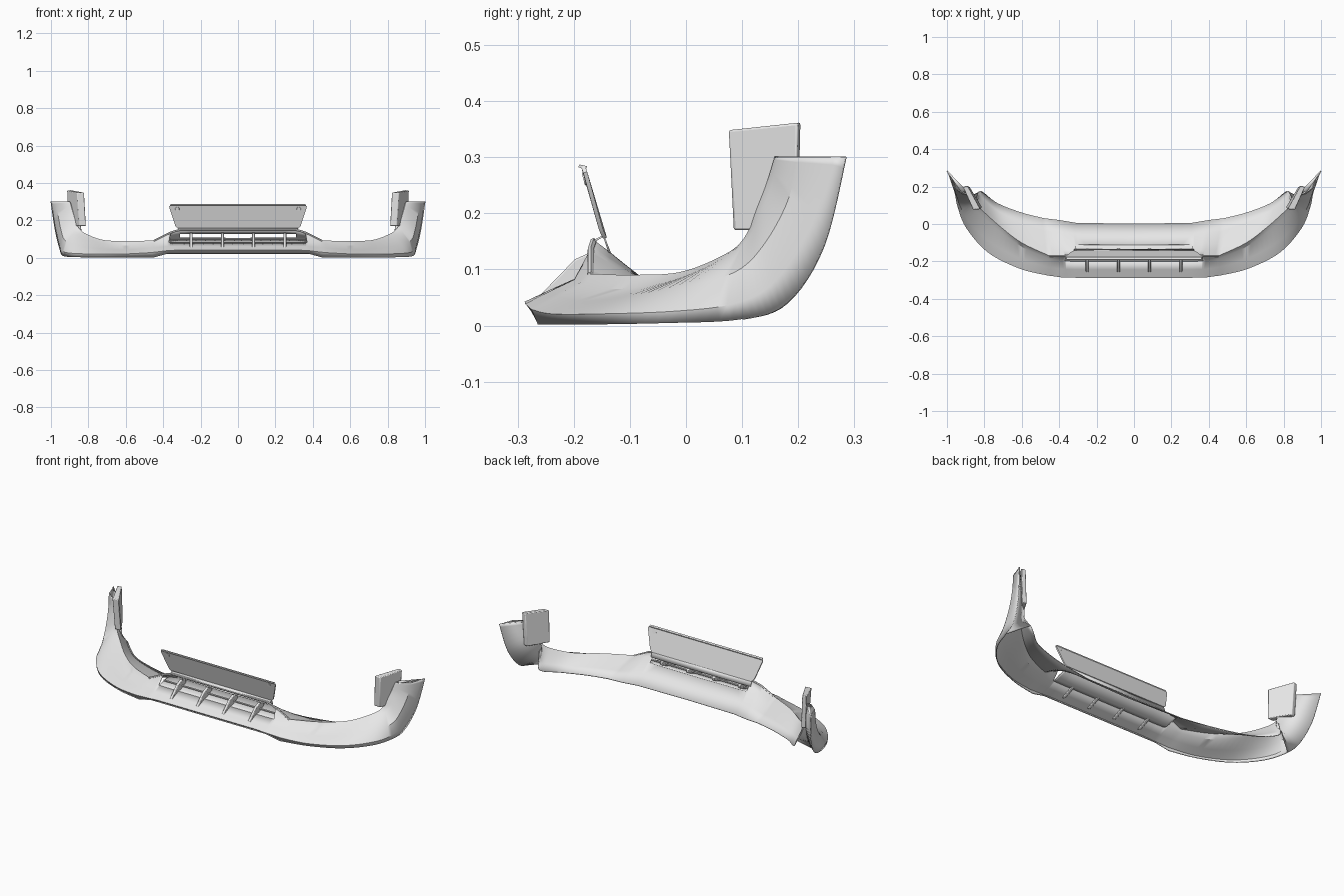
import bpy, bmesh, math
from mathutils import Vector

cube = bpy.data.objects.get("Cube")
if cube:
    bpy.data.objects.remove(cube, do_unlink=True)

GREY = (0.8, 0.8, 0.8, 1)
paint = bpy.data.materials.new("light_grey")
paint.use_nodes = True
paint.diffuse_color = GREY
paint.node_tree.nodes["Principled BSDF"].inputs["Base Color"].default_value = GREY

STEPS = 6      # subdivisions between two stations
STRAIGHT = 3   # stations joined by straight segments in the middle


def finish(name, bm, mirror=False, thickness=0, bevel=0):
    """Turn a bmesh into a named, painted, softly shaded object."""
    bmesh.ops.recalc_face_normals(bm, faces=bm.faces)
    mesh = bpy.data.meshes.new(name)
    bm.to_mesh(mesh)
    bm.free()
    mesh.materials.append(paint)
    obj = bpy.data.objects.new(name, mesh)
    bpy.context.collection.objects.link(obj)
    bpy.ops.object.select_all(action='DESELECT')
    obj.select_set(True)
    bpy.context.view_layer.objects.active = obj
    bpy.ops.object.shade_smooth_by_angle(angle=math.radians(35))
    if mirror:
        obj.modifiers.new("Mirror", 'MIRROR')
    if thickness:
        solid = obj.modifiers.new("Solidify", 'SOLIDIFY')
        solid.thickness, solid.offset = thickness, 0
    if bevel:
        soft = obj.modifiers.new("Bevel", 'BEVEL')
        soft.width, soft.segments = bevel, 2
    return obj


def refine(stations):
    """Straight in the middle, smoothly curved towards the end."""
    pts = [Vector(p) for p in stations]
    out = []
    for i in range(len(pts) - 1):
        a, b = pts[i], pts[i + 1]
        before = pts[i - 1] if i > STRAIGHT else a
        after = pts[min(i + 2, len(pts) - 1)]
        for k in range(STEPS):
            t = k / STEPS
            if i < STRAIGHT:
                out.append(a.lerp(b, t))
            else:
                m0, m1 = (b - before) / 2, (after - a) / 2
                out.append(a * (2*t**3 - 3*t**2 + 1) + m0 * (t**3 - 2*t**2 + t)
                           + b * (3*t**2 - 2*t**3) + m1 * (t**3 - t**2))
    return out + [pts[-1]]


def loft(rows, skip=lambda r, c: False):
    bm = bmesh.new()
    grid = [[bm.verts.new(p) for p in row] for row in rows]
    for r in range(len(rows) - 1):
        for c in range(len(rows[0]) - 1):
            if not skip(r, c):
                bm.faces.new((grid[r][c], grid[r][c + 1], grid[r + 1][c + 1], grid[r + 1][c]))
    return bm


def prism(points, offset):
    """Extrude a flat outline along an offset vector."""
    bm = bmesh.new()
    face = bm.faces.new([bm.verts.new(p) for p in points])
    ext = bmesh.ops.extrude_face_region(bm, geom=[face])
    moved = [v for v in ext["geom"] if isinstance(v, bmesh.types.BMVert)]
    bmesh.ops.translate(bm, verts=moved, vec=offset)
    return bm


def tube(name, path, radius):
    """Six-sided rod along a path, mirrored across the middle."""
    rings = []
    for i, p in enumerate(path):
        d = (path[min(i + 1, len(path) - 1)] - path[max(i - 1, 0)]).normalized()
        side = d.cross(Vector((0, 0.6, 0.8))).normalized()
        up = side.cross(d)
        rings.append([p + radius * (side * math.cos(k * math.pi / 3) + up * math.sin(k * math.pi / 3))
                      for k in range(7)])
    bm = loft(rings)
    bmesh.ops.remove_doubles(bm, verts=bm.verts, dist=0.0001)
    return finish(name, bm, mirror=True)


# Long edges of the lip, from the middle to the left end
bottom = refine([(0, -.272, .026), (.31, -.272, .026), (.37, -.272, .026), (.45, -.262, .003),
                 (.605, -.228, .003), (.77, -.15, .003), (.885, -.03, .005), (.935, .1, .012),
                 (.95, .18, .04), (.975, .245, .14), (1, .285, .3)])
nose = refine([(0, -.285, .042), (.31, -.285, .042), (.38, -.284, .038), (.46, -.273, .028),
               (.612, -.236, .02), (.78, -.15, .02), (.895, -.02, .025), (.94, .09, .04),
               (.955, .16, .08), (.975, .225, .18), (.99, .265, .3)])
top = refine([(0, -.2, .08), (.31, -.2, .08), (.37, -.198, .08), (.45, -.185, .075),
              (.6, -.12, .063), (.74, -.02, .08), (.83, .06, .115), (.88, .11, .15),
              (.9, .135, .2), (.91, .155, .25), (.92, .165, .3)])
crest = refine([(0, -.165, .15), (.31, -.165, .15), (.36, -.17, .135), (.45, -.17, .09),
                (.6, -.1, .088), (.72, -.01, .093), (.81, .07, .125), (.85, .105, .155),
                (.87, .125, .2), (.885, .145, .25), (.9, .16, .3)])
back = refine([(0, 0, .022), (.31, .005, .022), (.4, .02, .022), (.48, .03, .025),
               (.6, .06, .025), (.73, .11, .025), (.81, .17, .035), (.83, .17, .07),
               (.835, .13, .12), (.85, .14, .2), (.9, .18, .3)])


def between(t, sag=0):
    return [a.lerp(b, t) - Vector((0, 0, sag * max(0, 1 - a.x * 2))) for a, b in zip(crest, back)]


# Rounded flank: halfway up the face, pushed outward towards the sides
flank = [a.lerp(b, .5) + Vector((.015, -.01, 0)) * min(1, max(0, a.x * 2 - .8))
         for a, b in zip(nose, top)]

# Main shell with the grille opening (row 3) and the rear slot (row 5) left open
slot_top, slot_low, shelf = between(.17), between(.32, .004), between(.65, .008)
is_open = lambda r, c: (r == 3 and c < 2 * STEPS) or (r == 5 and c < STEPS)
finish("lip_shell", loft([bottom, nose, flank, top, crest, slot_top, slot_low, shelf, back], is_open),
       mirror=True, thickness=.005)

# Rear walls and flat tops that close the raised ends
first = 7 * STEPS
finish("end_walls", loft([bottom[first:], back[first:]]), mirror=True, thickness=.004)
finish("end_caps", loft([[bottom[-1], nose[-1]], [back[-1], top[-1]]]), mirror=True, thickness=.003)

# Recess floor behind the grille opening
n = 2 * STEPS + 1
step = [Vector((p.x, -.178, .082)) for p in top[:n]]
finish("grille_recess", loft([top[:n], step, slot_low[:n]]), mirror=True, thickness=.004)

# Raised rim and the crossbar
tube("grille_arch_rim", crest[:3 * STEPS + 1], .006)
tube("grille_crossbar", [Vector((x, -.165, .1)) for x in (0, .18, .36)], .005)

# Grille fins
FIN = [(-.264, .05), (-.198, .118), (-.165, .133), (-.13, .122), (-.13, .105), (-.19, .075), (-.25, .048)]
for label, x in (("outer_right", -.25), ("inner_right", -.083), ("inner_left", .083), ("outer_left", .25)):
    finish("grille_fin_" + label, prism([(x - .008, y, z) for y, z in FIN], (.016, 0, 0)), bevel=.003)

# Upright plate above the grille, with a small hooked top edge
PLATE = [(.32, -.148, .155), (.335, -.155, .17), (.368, -.183, .272), (.36, -.187, .283)]
outline = PLATE + [(-x, y, z) for x, y, z in reversed(PLATE)]
finish("upright_plate", prism(outline, (0, .007, .002)))
finish("plate_top_hook", prism([(-.36, -.192, .282), (-.36, -.178, .279), (-.36, -.176, .284),
                                (-.36, -.19, .287)], (.72, 0, 0)))
finish("plate_foot", loft([[Vector((x, y, z)) for x in (-.32, .32)]
                           for y, z in ((-.165, .15), (-.147, .16), (-.136, .13))]), thickness=.004)

# Plate bolts
for label, x in (("right", -.325), ("left", .325)):
    bm = bmesh.new()
    bmesh.ops.create_cone(bm, cap_ends=True, segments=16, radius1=.014, radius2=.011, depth=.01)
    bolt = finish("plate_bolt_" + label, bm)
    bolt.location = (x, -.178, .262)
    bolt.rotation_euler.x = math.radians(105)

# Mounting tabs standing inside the ends
TAB = [(.812, .088), (.85, .085), (.905, .195), (.88, .2)]
bm = prism([(x, y, .17) for x, y in TAB], (.01, 0, .18))
for v in bm.verts:
    if v.co.z > .3:
        v.co += Vector((0, (v.co.y - .16) * .12, (v.co.y - .1) * .12))
finish("mounting_tabs", bm, mirror=True, bevel=.004)
